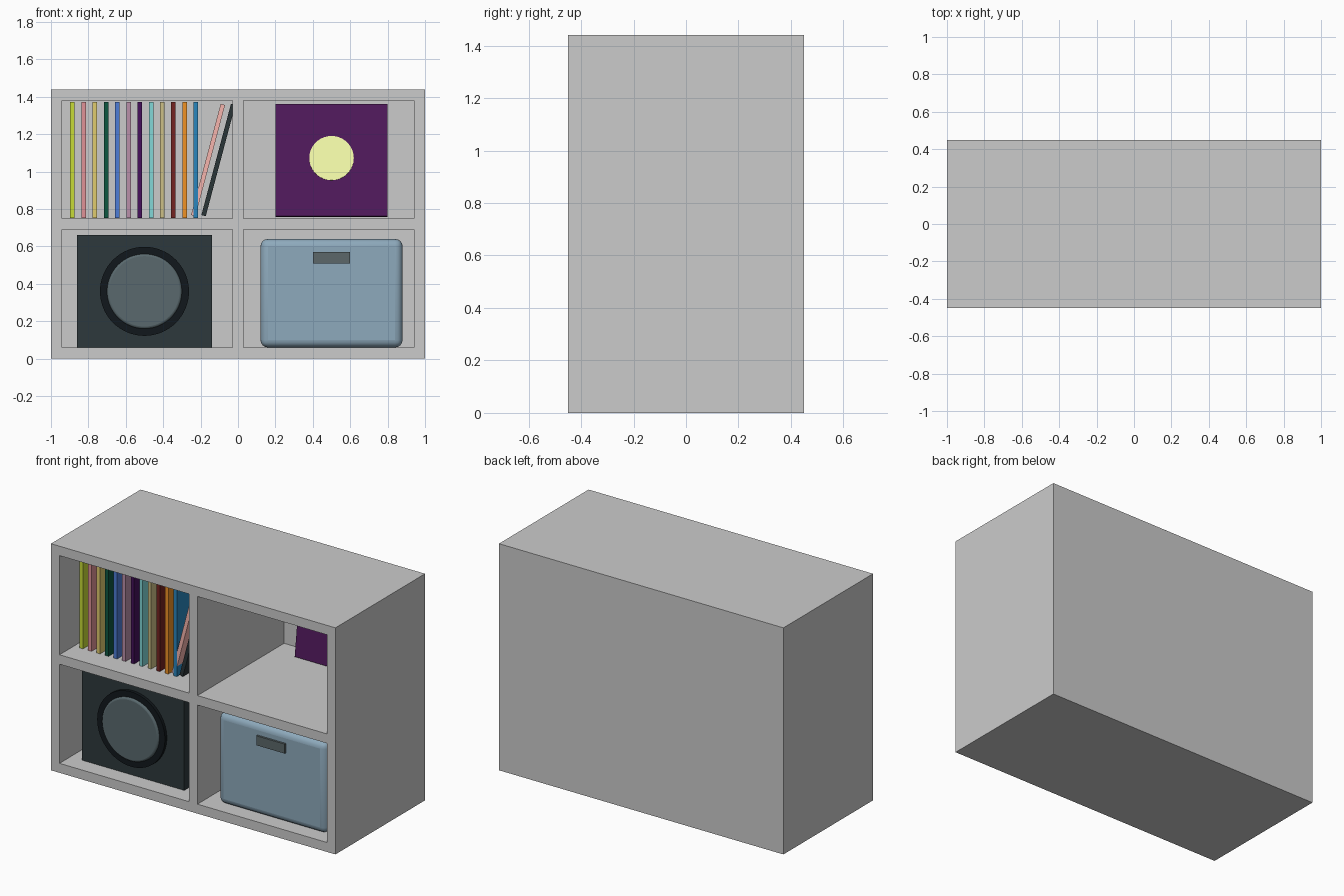
import bpy, bmesh, math

if "Cube" in bpy.data.objects:
    bpy.data.objects.remove(bpy.data.objects["Cube"])


def material(name, rgb):
    m = bpy.data.materials.new(name)
    m.diffuse_color = [min(1, c / 255 * 1.15) ** 2.2 for c in rgb] + [1]
    m.use_nodes = True
    m.node_tree.nodes["Principled BSDF"].inputs["Base Color"].default_value = m.diffuse_color
    return m


def finish(o, name, mat, bevel=0, segments=4):
    o.name = name
    if mat:
        o.data.materials.append(mat)
    if bevel:
        b = o.modifiers.new("round", 'BEVEL')
        b.width, b.segments = bevel, segments
        b.limit_method = 'ANGLE'
    return o


def box(name, loc, size, mat, rot=(0, 0, 0), bevel=0):
    bpy.ops.mesh.primitive_cube_add(size=1, location=loc, rotation=rot)
    o = bpy.context.object
    for v in o.data.vertices:
        v.co = [c * s for c, s in zip(v.co, size)]
    if bevel:
        bpy.ops.object.shade_smooth_by_angle()
    return finish(o, name, mat, bevel)


def disc(name, loc, radius, depth, mat, tilt=0, bevel=0):
    bpy.ops.mesh.primitive_cylinder_add(vertices=64, radius=radius, depth=depth,
                                        location=loc, rotation=(math.pi / 2 + tilt, 0, 0))
    o = bpy.context.object
    bpy.ops.object.shade_smooth_by_angle()
    return finish(o, name, mat, bevel, 3)


# Shelf unit: front grid, four cells pushed in, outline pulled to the back
xs = [-1, -0.94, -0.03, 0.03, 0.94, 1]
zs = [0, 0.06, 0.69, 0.75, 1.38, 1.44]
bm = bmesh.new()
grid = [[bm.verts.new((x, -0.45, z)) for x in xs] for z in zs]
cells = []
for j in range(5):
    for i in range(5):
        f = bm.faces.new((grid[j][i], grid[j][i + 1], grid[j + 1][i + 1], grid[j + 1][i]))
        if i % 2 and j % 2:
            cells.append(f)
rim = [e for e in bm.edges if e.is_boundary]
ext = bmesh.ops.extrude_edge_only(bm, edges=rim)["geom"]
bmesh.ops.translate(bm, vec=(0, 0.9, 0), verts=[g for g in ext if isinstance(g, bmesh.types.BMVert)])
back = [g for g in ext if isinstance(g, bmesh.types.BMEdge) and all(v.co.y > 0.4 for v in g.verts)]
bmesh.ops.contextual_create(bm, geom=back)
inner = bmesh.ops.extrude_discrete_faces(bm, faces=cells)["faces"]
for f in inner:
    bmesh.ops.translate(bm, vec=(0, 0.87, 0), verts=f.verts[:])
bmesh.ops.recalc_face_normals(bm, faces=bm.faces[:])
mesh = bpy.data.meshes.new("shelf_unit")
bm.to_mesh(mesh)
bm.free()
bpy.context.collection.objects.link(bpy.data.objects.new("shelf_unit", mesh))

# Row of upright record sleeves
colours = [(172, 190, 50), (194, 126, 130), (194, 176, 96), (18, 76, 58),
           (68, 108, 186), (160, 124, 146), (62, 20, 80), (112, 186, 186),
           (178, 166, 116), (100, 34, 32), (208, 126, 36), (40, 116, 164)]
for i, c in enumerate(colours):
    box(f"record_{i + 1}", (-0.885 + 0.06 * i, 0, 1.062), (0.024, 0.62, 0.62),
        material(f"record_colour_{i + 1}", c))

# Two leaning records
for i, (x, c) in enumerate([(-0.16, (214, 156, 150)), (-0.105, (40, 48, 50))]):
    box(f"leaning_record_{i + 1}", (x, 0.002, 1.062), (0.024, 0.62, 0.615),
        material(f"leaning_colour_{i + 1}", c), rot=(0, 0.26, 0))

# Displayed record sleeve, leaning on the back panel
box("display_sleeve", (0.5, 0.335, 1.06), (0.6, 0.03, 0.604),
    material("sleeve_purple", (70, 27, 80)), rot=(-0.12, 0, 0))
disc("sleeve_disc", (0.5, 0.319, 1.072), 0.119, 0.008,
     material("sleeve_yellow", (216, 222, 148)), tilt=-0.12)

# Speaker
box("speaker_body", (-0.5, 0, 0.36), (0.72, 0.68, 0.6), material("speaker_dark", (43, 51, 54)))
disc("speaker_ring", (-0.5, -0.345, 0.36), 0.238, 0.03, material("speaker_black", (21, 26, 29)))
disc("speaker_cone", (-0.5, -0.355, 0.36), 0.2, 0.035, material("speaker_grey", (78, 91, 95)), bevel=0.012)

# Storage bin with front handle
box("storage_bin", (0.5, 0, 0.35), (0.76, 0.75, 0.58), material("bin_blue", (122, 146, 162)), bevel=0.04)
box("bin_handle", (0.5, -0.375, 0.54), (0.2, 0.026, 0.06), material("handle_grey", (80, 90, 92)))
